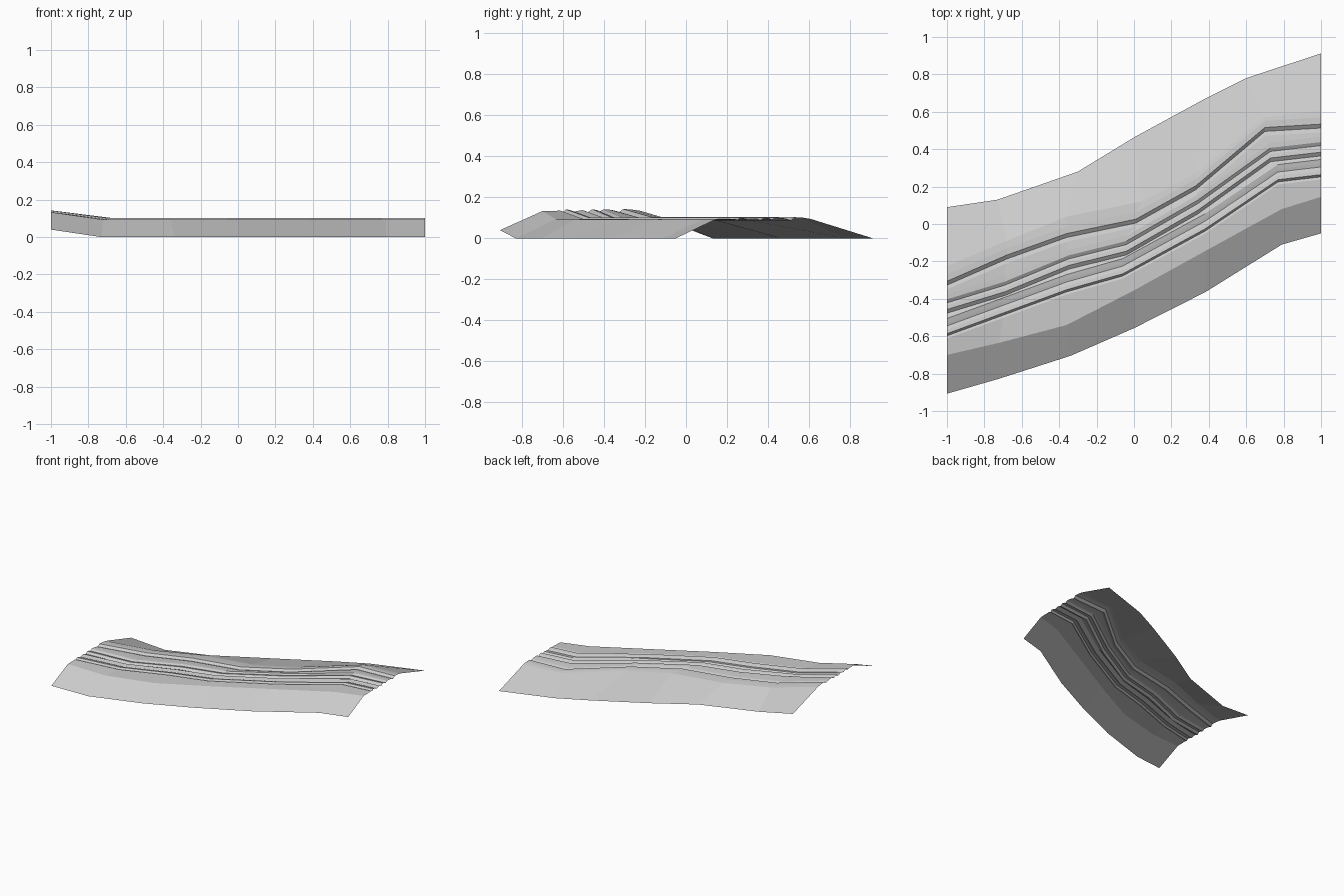
import bpy, bmesh

if "Cube" in bpy.data.objects:
    bpy.data.objects.remove(bpy.data.objects["Cube"])

# Guide paths of the roadbed, seen from above (x, y), seven stations each
FRONT_EDGE = [(-1, -.907), (-.73, -.83), (-.34, -.705), (0, -.557), (.38, -.365), (.79, -.11), (1, -.05)]
FRONT_SHOULDER = [(-1, -.70), (-.72, -.635), (-.36, -.54), (0, -.355), (.38, -.145), (.79, .08), (1, .145)]
RUT_LOW = [(-1, -.59), (-.70, -.48), (-.36, -.355), (-.06, -.27), (.38, -.03), (.77, .233), (1, .26)]
RUT_MID = [(-1, -.465), (-.69, -.37), (-.35, -.23), (-.04, -.153), (.34, .065), (.73, .345), (1, .376)]
RUT_HIGH = [(-1, -.315), (-.68, -.175), (-.36, -.06), (.01, .017), (.33, .195), (.70, .507), (1, .525)]
BACK_SHOULDER = [(-1, -.225), (-.68, -.09), (-.36, .04), (.04, .12), (.33, .27), (.69, .57), (1, .607)]
BACK_EDGE = [(-1, .09), (-.73, .13), (-.30, .28), (0, .463), (.38, .67), (.60, .78), (1, .912)]

# Cross-section: guide path, sideways offset, height
SECTION = [
    (FRONT_EDGE, 0, 0), (FRONT_SHOULDER, 0, .093),
    (RUT_LOW, -.022, .095), (RUT_LOW, -.008, .089), (RUT_LOW, .004, .102),
    (RUT_LOW, .025, .098), (RUT_LOW, .045, .09), (RUT_LOW, .062, .094), (RUT_LOW, .085, .098),
    (RUT_MID, -.012, .088), (RUT_MID, .008, .102), (RUT_MID, .03, .098),
    (RUT_MID, .043, .09), (RUT_MID, .062, .101), (RUT_MID, .09, .1),
    (RUT_HIGH, -.035, .096), (RUT_HIGH, -.012, .088), (RUT_HIGH, .009, .103),
    (RUT_HIGH, .045, .101),
    (BACK_SHOULDER, 0, .095), (BACK_EDGE, 0, 0),
]
END_RISE = .04  # the left end tilts upward

# Sweep the section along the guides as one open sheet
bm = bmesh.new()
rows = []
for path, shift, height in SECTION:
    rows.append([bm.verts.new((x, y + shift, height + (END_RISE if i == 0 else 0)))
                 for i, (x, y) in enumerate(path)])
for a, b in zip(rows, rows[1:]):
    for i in range(len(a) - 1):
        bm.faces.new((a[i], a[i + 1], b[i + 1], b[i]))

mesh = bpy.data.meshes.new("rutted_road_bank")
bm.to_mesh(mesh)
bm.free()
road = bpy.data.objects.new("rutted_road_bank", mesh)
bpy.context.collection.objects.link(road)
